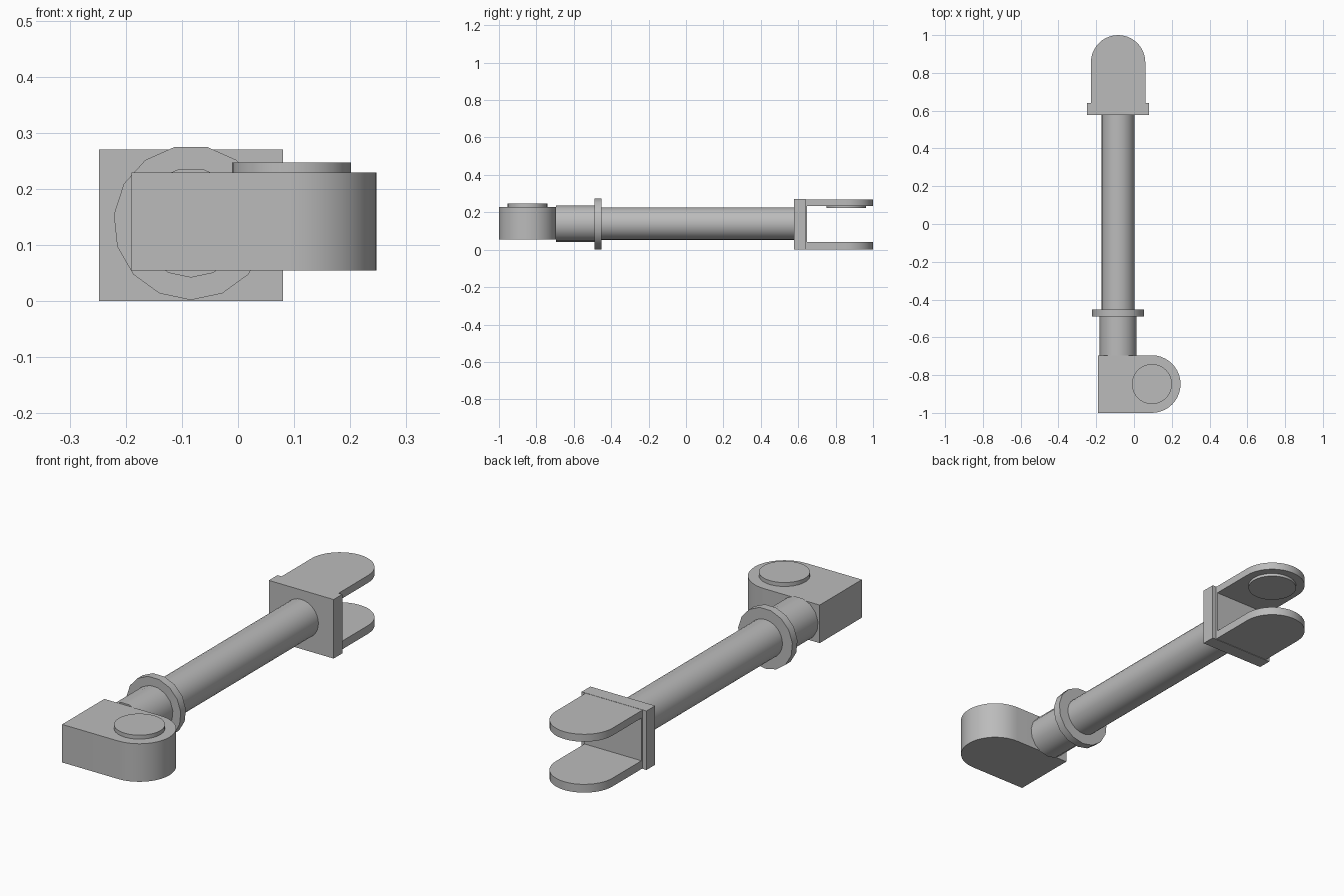
import bpy
import bmesh
import math
from mathutils import Matrix, Vector

cube = bpy.data.objects.get("Cube")
if cube:
    bpy.data.objects.remove(cube, do_unlink=True)

AXIS_X, AXIS_Z = -0.084, 0.14

grey = bpy.data.materials.new("light grey metal")
grey.use_nodes = True
grey.diffuse_color = (0.5, 0.5, 0.5, 1)
grey.node_tree.nodes["Principled BSDF"].inputs["Base Color"].default_value = (0.5, 0.5, 0.5, 1)


def finish(name, bm):
    bmesh.ops.recalc_face_normals(bm, faces=bm.faces)
    mesh = bpy.data.meshes.new(name)
    bm.to_mesh(mesh)
    bm.free()
    mesh.materials.append(grey)
    obj = bpy.data.objects.new(name, mesh)
    bpy.context.collection.objects.link(obj)
    bpy.ops.object.select_all(action="DESELECT")
    obj.select_set(True)
    bpy.context.view_layer.objects.active = obj
    bpy.ops.object.shade_smooth_by_angle(angle=math.radians(30))
    return obj


def box(name, low, high):
    low, high = Vector(low), Vector(high)
    bm = bmesh.new()
    bmesh.ops.create_cube(bm, size=1)
    bmesh.ops.scale(bm, vec=high - low, verts=bm.verts)
    bmesh.ops.translate(bm, vec=(low + high) / 2, verts=bm.verts)
    return finish(name, bm)


def prism(name, points, z0, z1):
    """Extrude a flat outline upwards."""
    bm = bmesh.new()
    face = bm.faces.new([bm.verts.new((x, y, z0)) for x, y in points])
    top = bmesh.ops.extrude_face_region(bm, geom=[face])["geom"]
    verts = [v for v in top if isinstance(v, bmesh.types.BMVert)]
    bmesh.ops.translate(bm, vec=(0, 0, z1 - z0), verts=verts)
    return finish(name, bm)


def arc(cx, cy, r, start, end, steps):
    angles = [math.radians(start + (end - start) * i / steps) for i in range(steps + 1)]
    return [(cx + r * math.cos(a), cy + r * math.sin(a)) for a in angles]


def rod(name, r, y0, y1, sides):
    """Cylinder along y on the main axis, with a corner pointing down."""
    bm = bmesh.new()
    ring = [bm.verts.new((x, y0, z)) for x, z in
            arc(AXIS_X, AXIS_Z, r, -90, 270, sides)[:-1]]
    face = bm.faces.new(ring)
    far = bmesh.ops.extrude_face_region(bm, geom=[face])["geom"]
    verts = [v for v in far if isinstance(v, bmesh.types.BMVert)]
    bmesh.ops.translate(bm, vec=(0, y1 - y0, 0), verts=verts)
    return finish(name, bm)


def disc(name, x, y, r, z0, z1):
    return prism(name, arc(x, y, r, 0, 360, 32)[:-1], z0, z1)


# Main shaft with its sleeve and flange
rod("shaft", 0.087, -0.47, 0.58, 32)
rod("sleeve", 0.098, -0.695, -0.47, 15)
rod("flange", 0.138, -0.49, -0.453, 15)

# Front joint block, rounded on one end, with a pin on top
block = [(-0.19, -0.695), (-0.19, -1.0)] + arc(0.094, -0.8475, 0.1525, -90, 90, 20)
prism("joint_block", block, 0.055, 0.229)
disc("joint_pin", 0.095, -0.8475, 0.106, 0.225, 0.247)

# Rear fork: base plate, thin inner wall and two rounded arms
box("fork_plate", (-0.248, 0.577, 0), (0.08, 0.64, 0.27))
box("fork_wall", (-0.228, 0.635, 0.01), (0.06, 0.648, 0.26))
arm = [(-0.228, 0.638), (0.06, 0.638)] + arc(AXIS_X, 0.856, 0.144, 0, 180, 20)
prism("lower_arm", arm, 0.002, 0.04)
prism("upper_arm", arm, 0.235, 0.269)
disc("fork_boss", AXIS_X, 0.856, 0.106, 0.222, 0.24)
